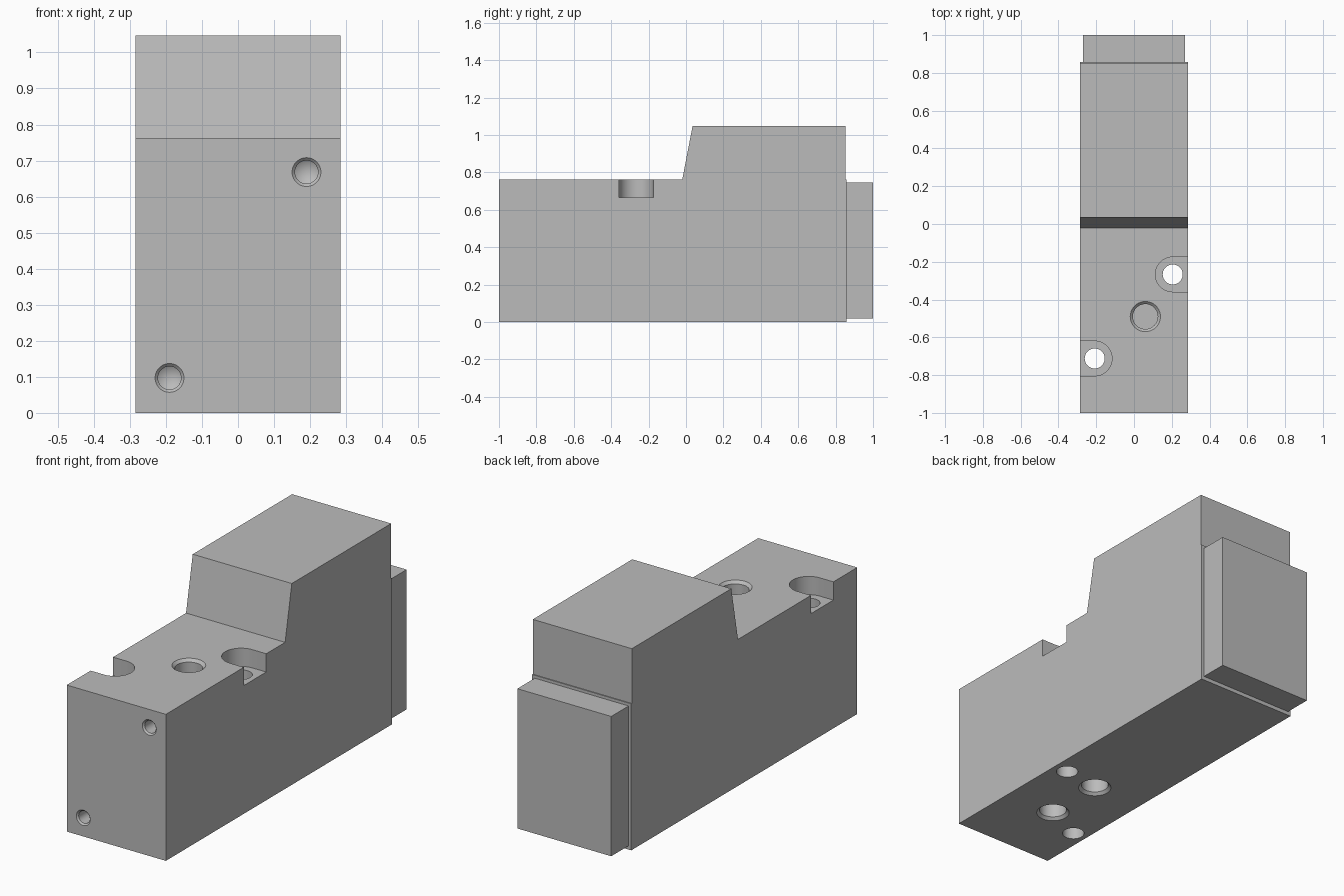
import bpy, bmesh, math
from mathutils import Matrix

if "Cube" in bpy.data.objects:
    bpy.data.objects.remove(bpy.data.objects["Cube"])

grey = bpy.data.materials.new("light_grey")
grey.diffuse_color = (0.5, 0.5, 0.5, 1)
grey.use_nodes = True
grey.node_tree.nodes["Principled BSDF"].inputs["Base Color"].default_value = grey.diffuse_color


def make(name, bm):
    bmesh.ops.recalc_face_normals(bm, faces=bm.faces)
    mesh = bpy.data.meshes.new(name)
    bm.to_mesh(mesh)
    bm.free()
    mesh.materials.append(grey)
    ob = bpy.data.objects.new(name, mesh)
    bpy.context.collection.objects.link(ob)
    return ob


def prism(name, points, matrix, depth):
    """Extrude an outline drawn in the local XY plane along local Z."""
    bm = bmesh.new()
    face = bm.faces.new([bm.verts.new((x, y, 0)) for x, y in points])
    ext = bmesh.ops.extrude_face_region(bm, geom=[face])["geom"]
    bmesh.ops.translate(bm, vec=(0, 0, depth), verts=[v for v in ext if isinstance(v, bmesh.types.BMVert)])
    bm.transform(matrix)
    return make(name, bm)


def bore(name, profile, matrix, n=40):
    """Revolve (radius, depth) points about local Z; radius 0 ends in a point."""
    bm = bmesh.new()
    rings = []
    for r, z in profile:
        if r == 0:
            rings.append([bm.verts.new((0, 0, z))] * n)
        else:
            rings.append([bm.verts.new((r * math.cos(math.tau * i / n), r * math.sin(math.tau * i / n), z))
                          for i in range(n)])
    for a, b in zip(rings, rings[1:]):
        for i in range(n):
            j = (i + 1) % n
            bm.faces.new(list(dict.fromkeys((a[i], a[j], b[j], b[i]))))
    for ring, (r, z) in zip((rings[0], rings[-1]), (profile[0], profile[-1])):
        if r:
            bm.faces.new(ring)
    bm.transform(matrix)
    return make(name, bm)


def at(x, y, z, rot=Matrix.Identity(4)):
    return Matrix.Translation((x, y, z)) @ rot


W, STEP = 0.285, 0.762

# stepped valve body: side outline extruded across the width
side = [(-1, 0), (0.857, 0), (0.857, STEP), (0.852, STEP), (0.852, 1.047),
        (0.035, 1.047), (-0.02, STEP), (-1, STEP)]
yz = Matrix(((0, 0, 1, -W), (1, 0, 0, 0), (0, 1, 0, 0), (0, 0, 0, 1)))
body = prism("valve_body", side, yz, 2 * W)

# rear end plate
prism("rear_plate", [(-0.27, 0.02), (0.27, 0.02), (0.27, 0.747), (-0.27, 0.747)],
      Matrix(((1, 0, 0, 0), (0, 0, 1, 0.857), (0, 1, 0, 0), (0, 0, 0, 1))), 0.143)

cutters = []
# open-sided screw seats with through holes, on opposite sides
for x, y, s in ((0.205, -0.267, 1), (-0.208, -0.712, -1)):
    r = 0.092
    arc = [(-s * r * math.sin(a), r * math.cos(a)) for a in (math.pi * i / 24 for i in range(25))]
    outline = [(s * 0.2, r)] + arc + [(s * 0.2, -r)]
    cutters.append(prism("screw_seat_cutter", outline, at(x, y, 0.667), 0.2))
    cutters.append(bore("screw_hole_cutter", [(0.053, -0.1), (0.053, 0.72)], at(x, y, 0)))

# chamfered ports: one on top, two underneath
port = [(0.095, -0.015), (0.08, 0), (0.066, 0.014), (0.066, 0.2)]
flip = Matrix.Rotation(math.pi, 4, 'X')
cutters.append(bore("top_port_cutter", port, at(0.06, -0.49, STEP, flip)))
for y in (-0.62, -0.30):
    cutters.append(bore("bottom_port_cutter", port, at(0, y, 0)))

# drilled front holes with conical ends
drill = [(0.05, -0.01), (0.04, 0), (0.032, 0.008), (0.032, 0.11), (0, 0.13)]
inward = Matrix.Rotation(-math.pi / 2, 4, 'X')
for x, z in ((0.19, 0.668), (-0.19, 0.097)):
    cutters.append(bore("front_hole_cutter", drill, at(x, -1, z, inward)))

# cut every opening, then discard the cutters
bpy.context.view_layer.objects.active = body
for c in cutters:
    mod = body.modifiers.new("cut", 'BOOLEAN')
    mod.operation, mod.solver, mod.object = 'DIFFERENCE', 'EXACT', c
    bpy.ops.object.modifier_apply(modifier=mod.name)
    bpy.data.objects.remove(c)

bpy.ops.object.select_all(action='DESELECT')
body.select_set(True)
bpy.ops.object.shade_smooth_by_angle(angle=math.radians(25))
